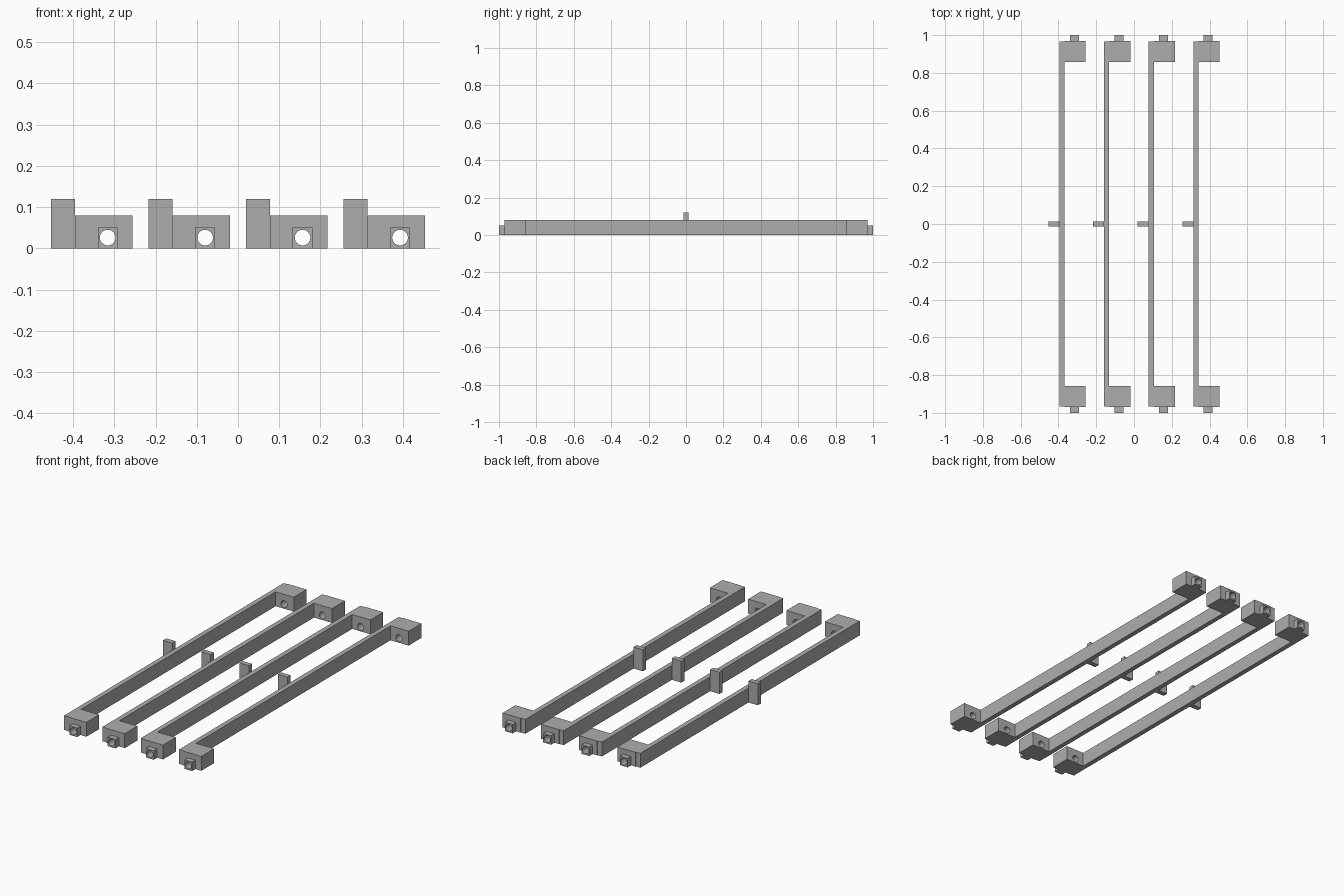
import bpy
import bmesh
from math import radians
from mathutils import Matrix, Vector

cube = bpy.data.objects.get("Cube")
if cube:
    bpy.data.objects.remove(cube, do_unlink=True)

grey = bpy.data.materials.new("plain grey")
grey.use_nodes = True
colour = (0.42, 0.42, 0.42, 1)
grey.diffuse_color = colour
grey.node_tree.nodes["Principled BSDF"].inputs["Base Color"].default_value = colour


def add_object(name, bm):
    mesh = bpy.data.meshes.new(name)
    bm.to_mesh(mesh)
    bm.free()
    mesh.materials.append(grey)
    obj = bpy.data.objects.new(name, mesh)
    bpy.context.collection.objects.link(obj)
    return obj


def box(name, low, high):
    low, high = Vector(low), Vector(high)
    bm = bmesh.new()
    place = Matrix.Translation((low + high) / 2) @ Matrix.Diagonal((high - low).to_4d())
    bmesh.ops.create_cube(bm, size=1, matrix=place)
    return add_object(name, bm)


def drill(obj, x, z, radius):
    """Cut a round hole along y right through a part."""
    bm = bmesh.new()
    place = Matrix.Translation((x, 0, z)) @ Matrix.Rotation(radians(90), 4, "X")
    bmesh.ops.create_cone(bm, cap_ends=True, segments=32, radius1=radius,
                          radius2=radius, depth=3, matrix=place)
    cutter = add_object("hole_cutter", bm)
    cutter.hide_render = True
    mod = obj.modifiers.new("hole", "BOOLEAN")
    mod.operation = "DIFFERENCE"
    mod.solver = "EXACT"
    mod.object = cutter
    bpy.context.view_layer.objects.active = obj
    bpy.ops.object.modifier_apply(modifier=mod.name)
    bpy.data.objects.remove(cutter, do_unlink=True)


COUNT, SPACING, LEFT = 4, 0.2363, -0.453
TAB, THICK, WIDTH, HEIGHT = 0.058, 0.027, 0.197, 0.08
HOLE_X, HOLE_Z, HOLE_R = 0.137, 0.026, 0.019

for i in range(COUNT):
    x = LEFT + i * SPACING
    inner = x + TAB + THICK
    hole = x + HOLE_X

    # Long rail and the upright tab at its middle
    box(f"rail_{i + 1}", (x + TAB, -0.967, 0), (inner, 0.967, HEIGHT))
    box(f"tab_{i + 1}", (x, -0.014, 0), (x + TAB, 0.014, 0.12))

    # Drilled end block and square socket at both ends
    for side, sign in (("front", -1), ("back", 1)):
        near, far = sorted((sign * 0.857, sign * 0.97))
        block = box(f"{side}_end_block_{i + 1}", (inner, near, 0), (x + WIDTH, far, HEIGHT))
        near, far = sorted((sign * 0.97, sign * 1.0))
        socket = box(f"{side}_socket_{i + 1}", (hole - 0.024, near, 0), (hole + 0.024, far, 0.05))
        for part in (block, socket):
            drill(part, hole, HOLE_Z, HOLE_R)
